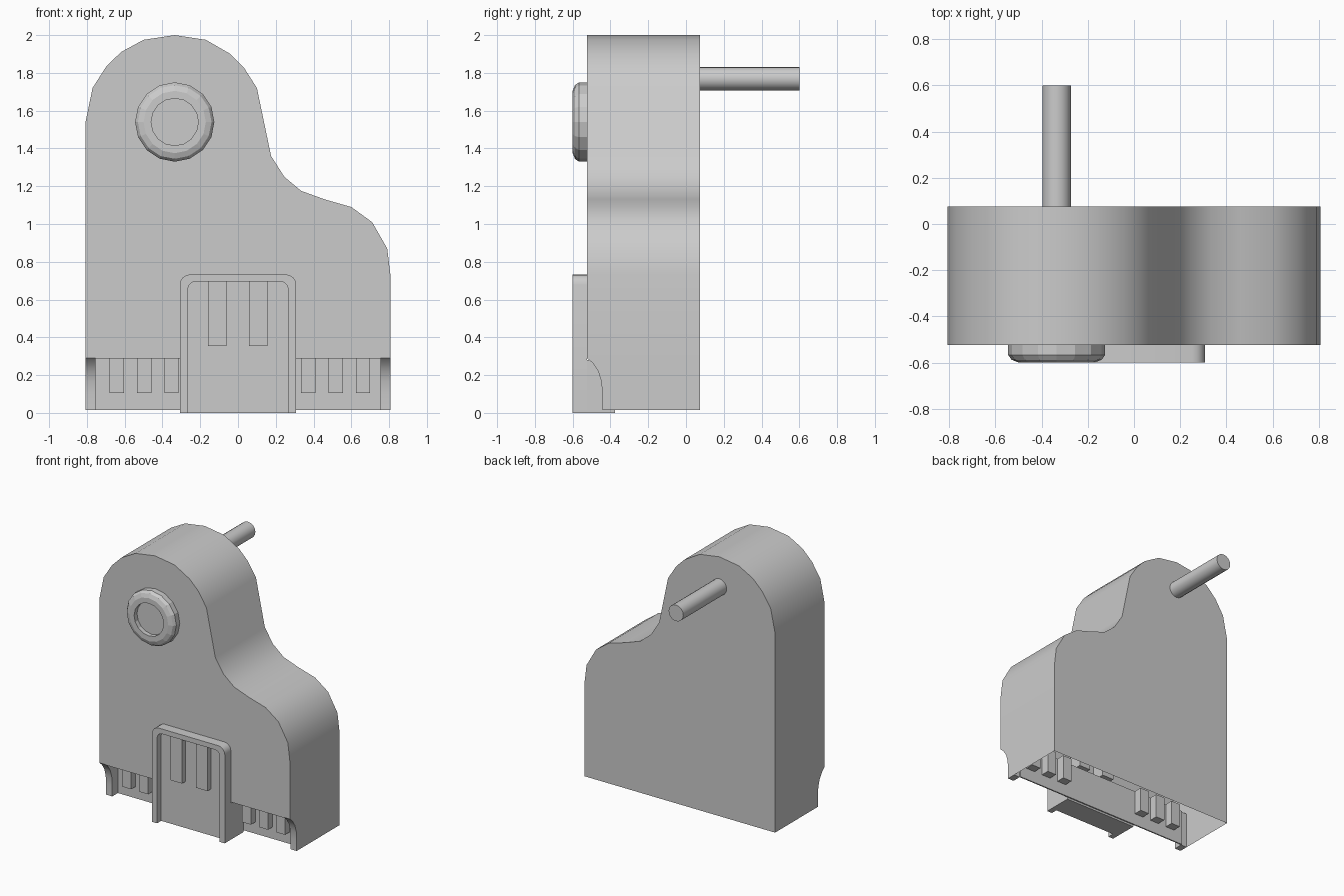
import bpy, bmesh, math
from mathutils import Vector

if "Cube" in bpy.data.objects:
    bpy.data.objects.remove(bpy.data.objects["Cube"])

FRONT, BACK, WALL, LEDGE, BASE = -0.525, 0.075, -0.375, 0.29, 0.015


def finish(name, bm, smooth=False):
    bmesh.ops.remove_doubles(bm, verts=bm.verts, dist=1e-5)
    bmesh.ops.recalc_face_normals(bm, faces=bm.faces)
    me = bpy.data.meshes.new(name)
    bm.to_mesh(me)
    bm.free()
    if smooth:
        for p in me.polygons:
            p.use_smooth = True
        me.set_sharp_from_angle(angle=math.radians(30))
    ob = bpy.data.objects.new(name, me)
    bpy.context.collection.objects.link(ob)
    return ob


def box(name, x0, x1, y0, y1, z0, z1):
    bm = bmesh.new()
    bmesh.ops.create_cube(bm, size=1)
    for v in bm.verts:
        v.co = ((x0 + x1) / 2 + v.co.x * (x1 - x0),
                (y0 + y1) / 2 + v.co.y * (y1 - y0),
                (z0 + z1) / 2 + v.co.z * (z1 - z0))
    return finish(name, bm)


def prism(name, pts, step, smooth=False):
    """Extrude a closed outline of 3D points along step."""
    bm = bmesh.new()
    a = [bm.verts.new(p) for p in pts]
    b = [bm.verts.new(Vector(p) + Vector(step)) for p in pts]
    bm.faces.new(a)
    bm.faces.new(b)
    for i in range(len(a)):
        j = (i + 1) % len(a)
        bm.faces.new((a[i], a[j], b[j], b[i]))
    return finish(name, bm, smooth)


def lathe(name, x, z, rings, sides, smooth=True):
    """Spin (radius, y) rings about the y direction, capping both ends."""
    bm = bmesh.new()
    loops = []
    for r, y in rings:
        loops.append([bm.verts.new((x + r * math.cos(2 * math.pi * i / sides), y,
                                    z + r * math.sin(2 * math.pi * i / sides)))
                      for i in range(sides)])
    for a, b in zip(loops, loops[1:]):
        for i in range(sides):
            j = (i + 1) % sides
            bm.faces.new((a[i], a[j], b[j], b[i]))
    bm.faces.new(loops[0])
    bm.faces.new(loops[-1])
    return finish(name, bm, smooth)


# Hollow housing, open underneath
outline = [(-.807, LEDGE), (-.807, 1.54), (-.77, 1.72), (-.70, 1.83), (-.62, 1.91),
           (-.50, 1.975), (-.335, 2.0), (-.17, 1.975), (-.04, 1.9), (.03, 1.83),
           (.10, 1.72), (.175, 1.36), (.245, 1.25), (.335, 1.175), (.46, 1.13),
           (.60, 1.09), (.71, 1.01), (.79, .87), (.807, .73), (.807, LEDGE)]
bm = bmesh.new()
f = [bm.verts.new((x, FRONT, z)) for x, z in outline]
b = [bm.verts.new((x, BACK, z)) for x, z in outline]
low = [bm.verts.new((x, BACK, BASE)) for x in (-.807, .807)]
bm.faces.new(f)
bm.faces.new([low[0]] + b + [low[1]])
for i in range(len(f) - 1):
    bm.faces.new((f[i], f[i + 1], b[i + 1], b[i]))
for s, k, corner in ((-1, 0, low[0]), (1, -1, low[1])):
    m0 = bm.verts.new((s * .807, WALL, LEDGE))
    m1 = bm.verts.new((s * .807, WALL, BASE))
    bm.faces.new((b[k], m0, m1, corner))
finish("housing", bm, True)

# Recess behind the lower front edge, with curved end cheeks
box("recess_wall", -.755, .755, WALL, WALL + .01, BASE, LEDGE)
box("recess_ceiling", -.755, .755, FRONT, WALL, LEDGE - .003, LEDGE)
cheek = [(FRONT, LEDGE), (-.495, .265), (-.465, .22), (-.448, .165), (-.443, .10),
         (-.443, BASE), (WALL, BASE), (WALL, LEDGE)]
for side, s in (("left", -1), ("right", 1)):
    prism(side + "_cheek", [(s * .755, y, z) for y, z in cheek], (s * .052, 0, 0), True)
    for i in range(3):
        c = s * (.372 + .145 * i) if s > 0 else -(.352 + .145 * i)
        box(f"{side}_rib_{i}", c - .038, c + .038, -.43, -.30, .105, LEDGE)


# Central keyed tab: raised rim, inner plate, lower block and two ribs
def arch(w, top, r):
    arc = [(w - r + r * math.cos(t), top - r + r * math.sin(t))
           for t in (math.pi / 2 * i / 4 for i in range(5))]
    half = [(w, 0)] + arc
    return half + [(-x, z) for x, z in reversed(half)]


rim = arch(.308, .733, .055) + arch(.265, .695, .04)[::-1]
prism("tab_rim", [(x, -.6, z) for x, z in rim], (0, .075, 0), True)
prism("tab_plate", [(x, -.55, z) for x, z in arch(.265, .695, .04)], (0, .025, 0))
box("tab_block", -.308, .308, FRONT, WALL, 0, LEDGE - .01)
for side, x0, x1 in (("left", -.16, -.06), ("right", .058, .155)):
    box("tab_rib_" + side, x0, x1, -.59, -.42, .355, .695)

# Round boss with a dished front
lathe("boss", -.335, 1.54, [(.21, FRONT), (.21, -.567), (.195, -.588), (.165, -.6),
                            (.125, -.6), (.125, -.565)], 16, False)

# Rear pin
lathe("rear_pin", -.335, 1.77, [(.062, BACK), (.062, .6)], 16)
